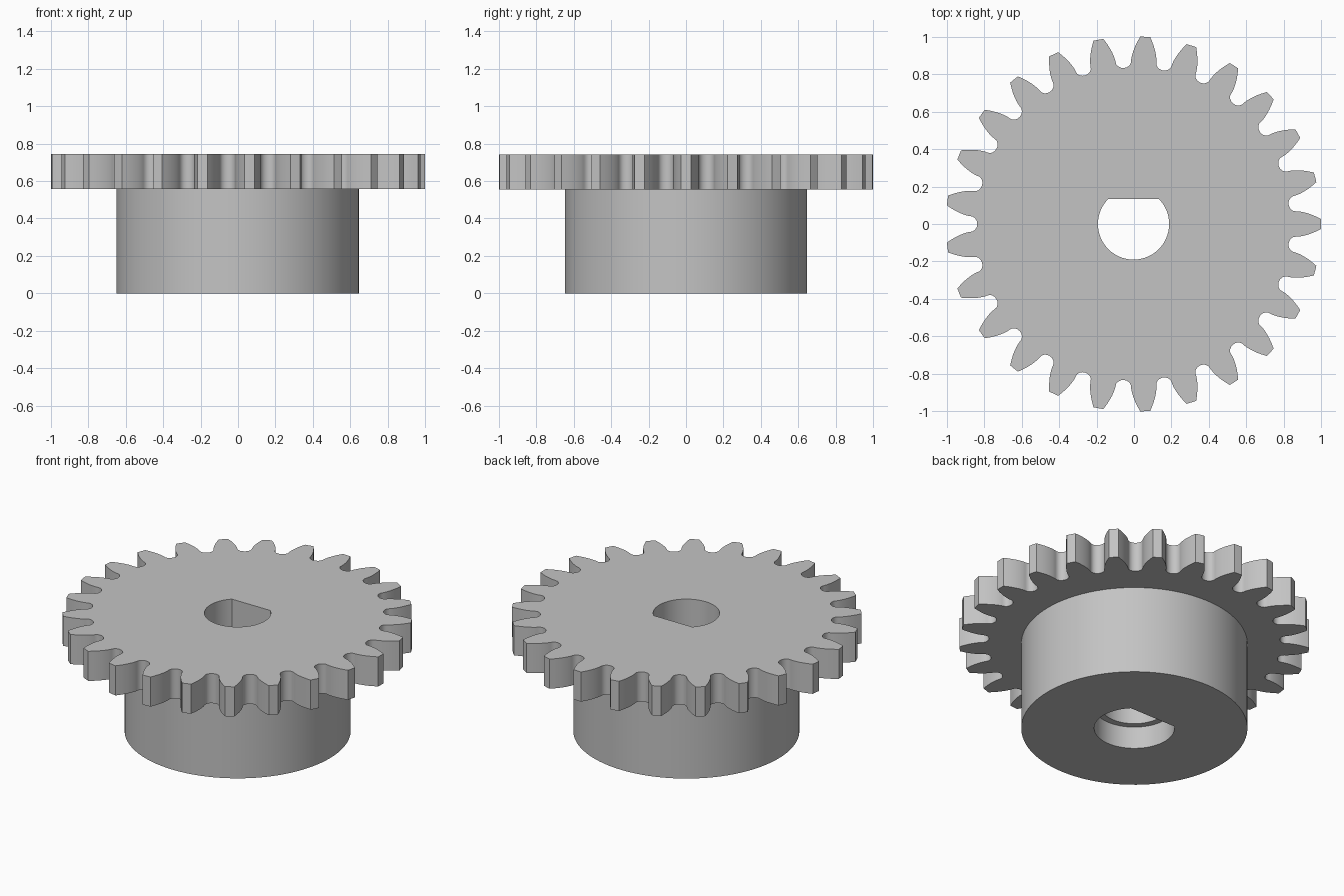
import bpy
import bmesh
from math import pi, sin, cos, tan, acos, sqrt, radians

cube = bpy.data.objects.get("Cube")
if cube:
    bpy.data.objects.remove(cube, do_unlink=True)

# Main sizes
TEETH = 25
TIP_R = 1.0007
MODULE = 2 * TIP_R / (TEETH + 2)
PITCH_R = MODULE * TEETH / 2
ROOT_R = PITCH_R - 1.25 * MODULE
PRESSURE = radians(20)
BASE_R = PITCH_R * cos(PRESSURE)
HUB_R = 0.647
CENTRE_X = -0.0025
TOP, WHEEL_Z, LEDGE_Z = 0.743, 0.556, 0.14


def polar(r, a):
    return (r * cos(a), r * sin(a))


def involute_angle(r):
    a = acos(min(1, BASE_R / r))
    return tan(a) - a


def half_angle(r):
    """Half the angular width of a tooth at radius r."""
    return pi / (2 * TEETH) + involute_angle(PITCH_R) - involute_angle(r)


def gear_outline(steps=7, fillet=8):
    radii = [BASE_R + (TIP_R - BASE_R) * (i / steps) ** 1.5 for i in range(steps + 1)]
    pitch = 2 * pi / TEETH
    gap = BASE_R * sin(pitch / 2 - half_angle(BASE_R))
    floor = BASE_R * cos(pitch / 2 - half_angle(BASE_R))
    points = []
    for t in range(TEETH):
        mid = t * pitch
        # Rising flank, tip, falling flank
        points += [polar(r, mid - half_angle(r)) for r in radii]
        points.append(polar(TIP_R, mid))
        points += [polar(r, mid + half_angle(r)) for r in reversed(radii)]
        # Rounded root between this tooth and the next
        a = mid + pitch / 2
        for i in range(1, fillet):
            s = pi * i / fillet
            u, v = floor - (floor - ROOT_R) * sin(s), -gap * cos(s)
            points.append((u * cos(a) - v * sin(a), u * sin(a) + v * cos(a)))
    return points


def circle(r, n=96):
    return [polar(r, 2 * pi * i / n) for i in range(n)]


def d_shape(r, flat, n=56):
    """Circle cut by a flat on its +y side."""
    start = pi - acos(sqrt(r * r - flat * flat) / r)
    sweep = 2 * pi - (pi - 2 * (pi - start))
    return [polar(r, start + sweep * i / n) for i in range(n + 1)]


bm = bmesh.new()


def loop(points, z):
    verts = [bm.verts.new((x + CENTRE_X, y, z)) for x, y in points]
    edges = [bm.edges.new((v, verts[i - 1])) for i, v in enumerate(verts)]
    return verts, edges


def wall(low, high):
    a, b = low[0], high[0]
    for i in range(len(a)):
        bm.faces.new((a[i - 1], a[i], b[i], b[i - 1]))


def cap(outer, inner):
    bmesh.ops.triangle_fill(bm, edges=outer[1] + inner[1], use_beauty=True)


teeth, hub = gear_outline(), circle(HUB_R)
bore, counterbore = d_shape(0.19, 0.134), d_shape(0.23, 0.163)

# Toothed wheel
teeth_low, teeth_top = loop(teeth, WHEEL_Z), loop(teeth, TOP)
hub_low, hub_top = loop(hub, 0), loop(hub, WHEEL_Z)
bore_low, bore_top = loop(bore, LEDGE_Z), loop(bore, TOP)
wide_low, wide_top = loop(counterbore, 0), loop(counterbore, LEDGE_Z)
wall(teeth_low, teeth_top)
cap(teeth_top, bore_top)
cap(teeth_low, hub_top)

# Hub
wall(hub_low, hub_top)
cap(hub_low, wide_low)

# Stepped flat-sided bore
wall(wide_low, wide_top)
cap(wide_top, bore_low)
wall(bore_low, bore_top)

bmesh.ops.recalc_face_normals(bm, faces=bm.faces[:])
mesh = bpy.data.meshes.new("gear_wheel_with_hub")
bm.to_mesh(mesh)
bm.free()
gear = bpy.data.objects.new("gear_wheel_with_hub", mesh)
bpy.context.collection.objects.link(gear)

# Plain grey
colour = (0.55, 0.55, 0.55, 1)
grey = bpy.data.materials.new("light_grey")
grey.use_nodes = True
grey.diffuse_color = colour
grey.node_tree.nodes["Principled BSDF"].inputs["Base Color"].default_value = colour
mesh.materials.append(grey)

bpy.ops.object.select_all(action="DESELECT")
gear.select_set(True)
bpy.context.view_layer.objects.active = gear
bpy.ops.object.shade_smooth_by_angle(angle=radians(30))
